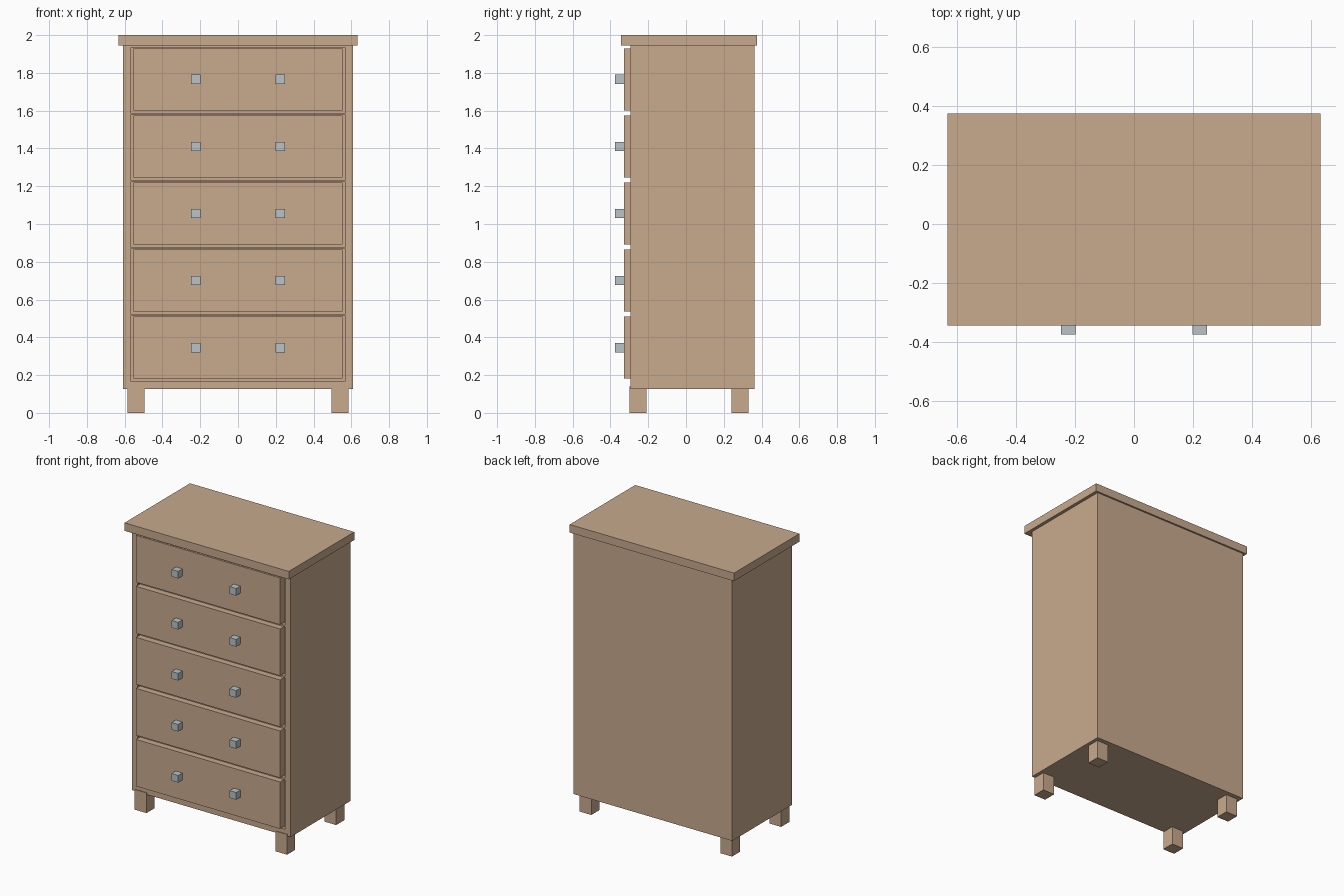
import bpy
import bmesh
from mathutils import Vector

if "Cube" in bpy.data.objects:
    bpy.data.objects.remove(bpy.data.objects["Cube"])


def material(name, rgb):
    m = bpy.data.materials.new(name)
    m.diffuse_color = (*rgb, 1)
    m.use_nodes = True
    m.node_tree.nodes["Principled BSDF"].inputs["Base Color"].default_value = m.diffuse_color
    return m


WOOD = material("light wood", (0.58, 0.405, 0.27))
METAL = material("pale metal", (0.49, 0.55, 0.57))


def boxes(name, extents, mat):
    """One object made of boxes, each given as (x0, x1, y0, y1, z0, z1)."""
    bm = bmesh.new()
    for x0, x1, y0, y1, z0, z1 in extents:
        verts = bmesh.ops.create_cube(bm, size=1)["verts"]
        bmesh.ops.scale(bm, vec=(x1 - x0, y1 - y0, z1 - z0), verts=verts)
        bmesh.ops.translate(
            bm, vec=Vector((x0 + x1, y0 + y1, z0 + z1)) / 2, verts=verts)
    mesh = bpy.data.meshes.new(name)
    bm.to_mesh(mesh)
    bm.free()
    mesh.materials.append(mat)
    obj = bpy.data.objects.new(name, mesh)
    bpy.context.collection.objects.link(obj)
    return obj


FRONT = -0.293                                   # front plane of the carcass
centres = [0.346 + 0.3548 * i for i in range(5)]  # drawer heights

# Carcass with five drawer openings cut into the front
carcass = boxes("carcass", [(-0.61, 0.61, FRONT, 0.363, 0.127, 1.944)], WOOD)
cutter = boxes("opening_cutter",
               [(-0.568, 0.568, FRONT - 0.1, 0.30, z - 0.177, z + 0.167)
                for z in centres], WOOD)
cut = carcass.modifiers.new("openings", 'BOOLEAN')
cut.operation = 'DIFFERENCE'
cut.solver = 'EXACT'
cut.object = cutter
bpy.context.view_layer.objects.active = carcass
bpy.ops.object.modifier_apply(modifier=cut.name)
bpy.data.objects.remove(cutter)

# Overhanging top board
boxes("top_board", [(-0.632, 0.632, -0.344, 0.375, 1.944, 2.0)], WOOD)

# Drawers and their square knobs
for i, z in enumerate(centres, 1):
    boxes(f"drawer_{i}",
          [(-0.554, 0.554, -0.329, 0.28, z - 0.163, z + 0.163)], WOOD)
    for side, x in (("left", -0.223), ("right", 0.223)):
        boxes(f"knob_{side}_{i}",
              [(x - 0.025, x + 0.025, -0.375, -0.329, z - 0.025, z + 0.025)],
              METAL)

# Four square legs, the front pair standing slightly proud of the carcass
for side, x in (("left", -0.541), ("right", 0.541)):
    for end, y in (("front", -0.253), ("back", 0.287)):
        boxes(f"{end}_{side}_leg",
              [(x - 0.045, x + 0.045, y - 0.045, y + 0.045, 0, 0.14)], WOOD)
